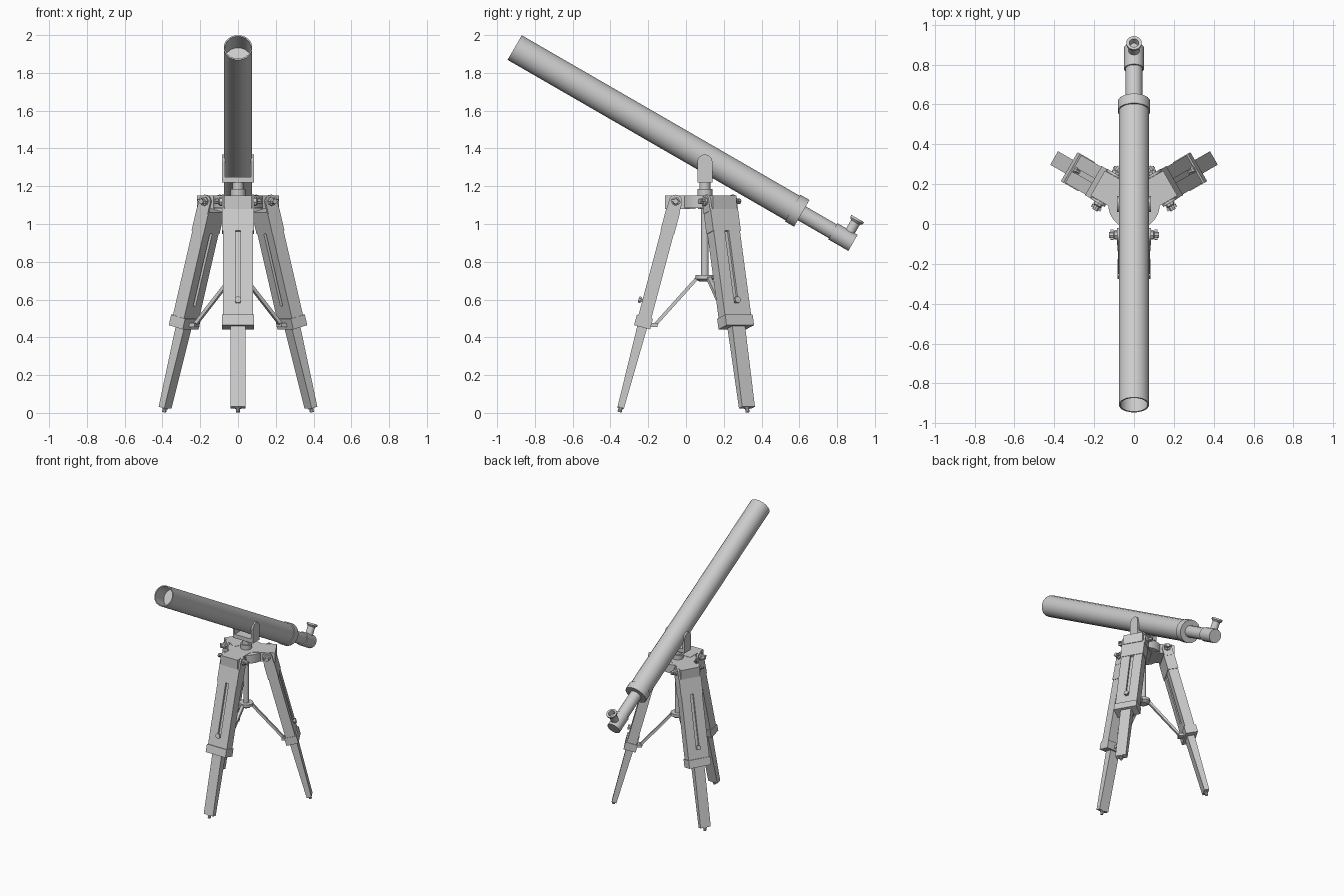
import bpy, bmesh
from math import radians, cos, sin, pi
from mathutils import Matrix, Vector

if "Cube" in bpy.data.objects:
    bpy.data.objects.remove(bpy.data.objects["Cube"])

T = lambda x, y, z: Matrix.Translation((x, y, z))
R = lambda deg, axis: Matrix.Rotation(radians(deg), 4, axis)
I = Matrix.Identity(4)


def finish(name, bm, M, smooth=False):
    bmesh.ops.recalc_face_normals(bm, faces=bm.faces)
    me = bpy.data.meshes.new(name)
    bm.to_mesh(me)
    bm.free()
    ob = bpy.data.objects.new(name, me)
    bpy.context.collection.objects.link(ob)
    ob.matrix_world = M
    if smooth:
        bpy.ops.object.select_all(action='DESELECT')
        ob.select_set(True)
        bpy.context.view_layer.objects.active = ob
        bpy.ops.object.shade_smooth_by_angle(angle=radians(35))
    return ob


def box(name, lo, hi, M=I, taper=1.0):
    """Box between two corners; taper scales the y size of the lower end."""
    bm = bmesh.new()
    bmesh.ops.create_cube(bm, size=1)
    for v in bm.verts:
        k = taper if v.co.z < 0 else 1
        c = [(a + b) / 2 + (b - a) * t for a, b, t in zip(lo, hi, v.co)]
        mid = (lo[1] + hi[1]) / 2
        v.co = (c[0], mid + (c[1] - mid) * k, c[2])
    return finish(name, bm, M)


def lathe(name, profile, M=I, n=16, smooth=True):
    """Revolve (radius, z) points about z; zero radii become end points."""
    bm = bmesh.new()
    vs = [bm.verts.new((r, 0, z)) for r, z in profile]
    es = [bm.edges.new(p) for p in zip(vs, vs[1:])]
    bmesh.ops.spin(bm, geom=vs + es, axis=(0, 0, 1), cent=(0, 0, 0),
                   angle=2 * pi, steps=n, use_duplicate=False)
    bmesh.ops.remove_doubles(bm, verts=bm.verts, dist=1e-5)
    return finish(name, bm, M @ R(180 / n, 'Z'), smooth)


def rod(name, r, z0, z1, M=I, n=12, smooth=True):
    return lathe(name, [(0, z0), (r, z0), (r, z1), (0, z1)], M, n, smooth)


def slab(name, yz, x0, x1, M=I):
    """Extrude a (y, z) outline along x."""
    bm = bmesh.new()
    f = bm.faces.new([bm.verts.new((x0, y, z)) for y, z in yz])
    g = bmesh.ops.extrude_face_region(bm, geom=[f])['geom']
    bmesh.ops.translate(bm, vec=(x1 - x0, 0, 0),
                        verts=[v for v in g if isinstance(v, bmesh.types.BMVert)])
    return finish(name, bm, M)


def arch(r, bottom, centre=0.0, n=10):
    """Round-topped outline of half width r."""
    return [(-r, bottom), (r, bottom)] + [
        (r * cos(pi * i / n), centre + r * sin(pi * i / n)) for i in range(n + 1)]


def bar(name, a, b, w, h, M=I):
    a, b = Vector(a), Vector(b)
    q = (b - a).to_track_quat('Z', 'X').to_matrix().to_4x4()
    return box(name, (-h / 2, -w / 2, 0), (h / 2, w / 2, (b - a).length),
               M @ Matrix.Translation(a) @ q)


AXIS = T(0, 0.10, 0)

# Tripod head, mount post and centre column
rod("tripod_head", 0.13, 1.085, 1.15, AXIS, 24)
lathe("mount_post", [(0, 1.15), (0.04, 1.15), (0.04, 1.185), (0.03, 1.185),
                     (0.03, 1.225), (0, 1.225)], AXIS)
rod("centre_column", 0.02, 0.70, 1.09, AXIS)
lathe("spreader_hub", [(0, 0.695), (0.03, 0.695), (0.05, 0.71), (0.05, 0.73), (0, 0.73)], AXIS)

# Yoke holding the tube
box("yoke_base", (-0.085, -0.04, 1.22), (0.085, 0.04, 1.25), AXIS)
for s, side in ((-1, "left"), (1, "right")):
    slab("yoke_arm_" + side, arch(0.04, 1.22, 1.328), s * 0.07, s * 0.086, AXIS)

# Three legs, each with its head arm and spreader strut
for tag, ang in (("front", 0), ("back_right", 120), ("back_left", -120)):
    A = AXIS @ R(ang, 'Z')
    box("head_arm_" + tag, (-0.072, -0.21, 1.08), (0.072, -0.05, 1.152), A)
    L = A @ T(0, -0.155, 1.12) @ R(-14.9, 'X')
    box("leg_collar_" + tag, (-0.084, -0.038, -0.17), (0.084, 0.038, -0.05), L)
    for s, side in ((-1, "left"), (1, "right")):
        slab(f"leg_cheek_{tag}_{side}", arch(0.035, -0.06), s * 0.073, s * 0.086, L)
        box(f"leg_rail_{tag}_{side}", (min(s * 0.012, s * 0.08), -0.035, -0.64),
            (max(s * 0.012, s * 0.08), 0.035, -0.16), L)
        # Wing nut
        N = L @ R(s * 90, 'Y')
        lathe(f"wing_nut_{tag}_{side}", [(0, 0.086), (0.024, 0.086), (0.024, 0.097),
              (0.016, 0.102), (0.014, 0.125), (0, 0.125)], N, 8)
        box(f"nut_wings_{tag}_{side}", (-0.005, -0.026, 0.102), (0.005, 0.026, 0.118), N)
    box("slot_bed_" + tag, (-0.013, -0.02, -0.57), (0.013, 0.02, -0.16), L)
    box("slot_end_" + tag, (-0.013, -0.035, -0.64), (0.013, 0.035, -0.565), L)
    box("leg_clamp_" + tag, (-0.084, -0.044, -0.69), (0.084, 0.044, -0.632), L)
    lathe("leg_knob_" + tag, [(0, 0.015), (0.009, 0.015), (0.009, 0.042), (0.018, 0.042),
          (0.018, 0.056), (0, 0.056)], L @ T(0, 0, -0.552) @ R(90, 'X'), 8)
    box("lower_leg_" + tag, (-0.039, -0.027, -1.13), (0.039, 0.027, -0.66), L, 0.65)
    lathe("foot_" + tag, [(0, -1.155), (0.011, -1.155), (0.011, -1.135), (0.017, -1.135),
          (0.017, -1.12), (0, -1.12)], L, 10)
    # Spreader
    bar("spreader_strut_" + tag, (0, -0.04, 0.715), (0, -0.265, 0.465), 0.022, 0.018, A)
    box("spreader_bracket_" + tag, (-0.025, -0.30, 0.455), (0.025, -0.25, 0.475), A)

# Optical tube, open at the front with a recessed lens
S = T(0, -0.907, 1.934) @ R(-120, 'X')
lathe("main_tube", [(0, 0.12), (0.069, 0.12), (0.069, 0), (0.0765, 0), (0.0765, 1.70),
                    (0.083, 1.70), (0.083, 1.755), (0, 1.755)], S, 16)
lathe("focuser_tube", [(0, 1.75), (0.043, 1.75), (0.043, 1.945), (0.05, 1.945),
                       (0.05, 2.068), (0, 2.068)], S, 16)
# Angled eyepiece
lathe("eyepiece", [(0, 0.0), (0.027, 0.0), (0.027, 0.10), (0.039, 0.112), (0.039, 0.124),
                   (0.024, 0.124), (0.018, 0.09), (0, 0.09)],
      S @ T(0, 0, 2.025) @ R(90, 'X'), 16)
